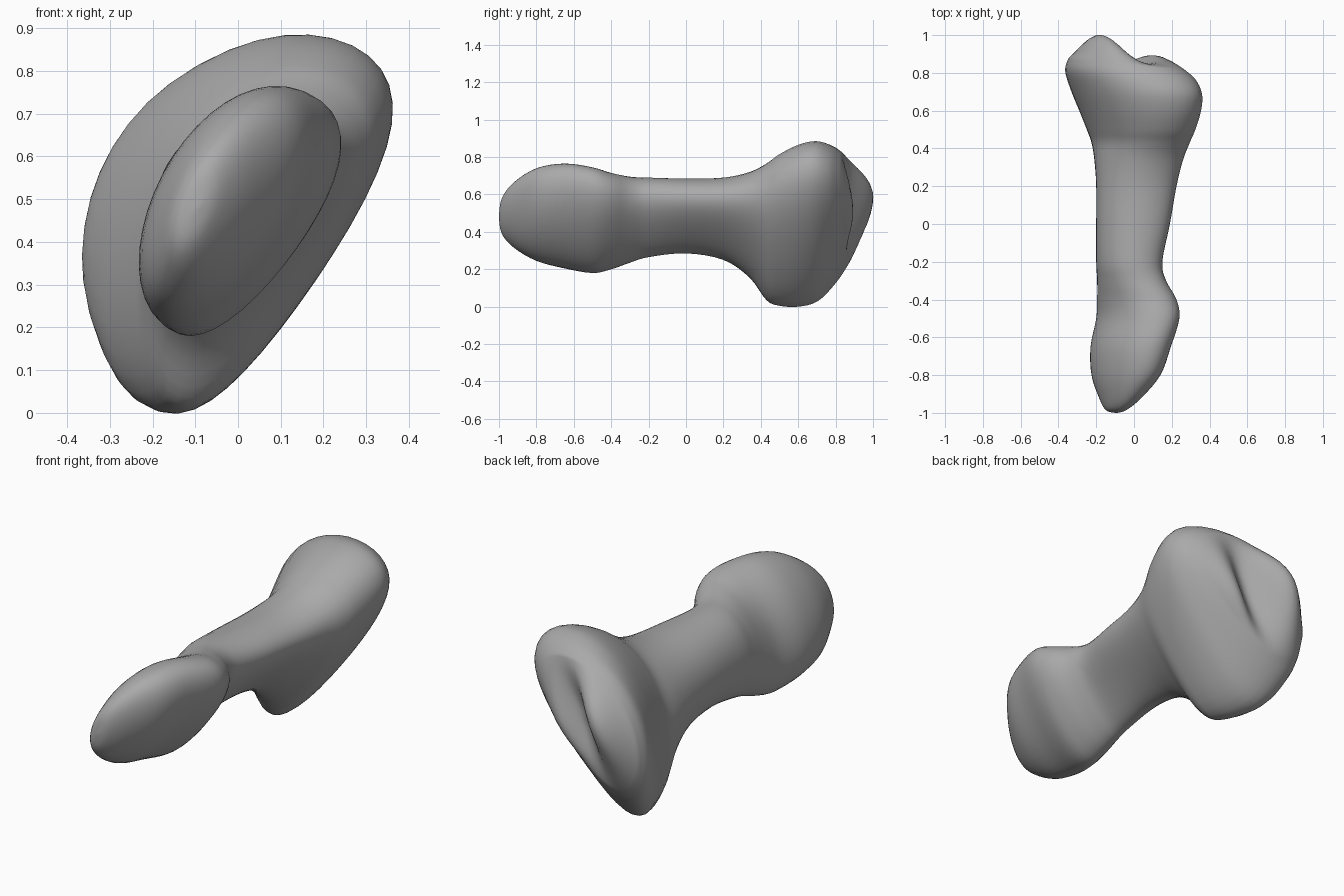
import bpy, bmesh, math

if "Cube" in bpy.data.objects:
    bpy.data.objects.remove(bpy.data.objects["Cube"])

SIDES = 40
STEPS = 4          # interpolated rings between stations
LONG_AXIS = (0.36, 0.93)   # direction of the wide end's length in x, z

# Stations along the bone: y, left x, right x, bottom z, top z, lean, bow, end slant
STATIONS = [
    (-1.00, -0.10, -0.09, 0.475, 0.485, 0.50, 0.00, 0.0),
    (-0.985, -0.15, -0.04, 0.39, 0.58, 0.50, 0.00, 0.0),
    (-0.92, -0.185, 0.04, 0.315, 0.665, 0.50, 0.00, 0.0),
    (-0.80, -0.225, 0.14, 0.245, 0.74, 0.52, 0.02, 0.0),
    (-0.65, -0.23, 0.195, 0.205, 0.765, 0.54, 0.05, 0.0),
    (-0.50, -0.20, 0.24, 0.18, 0.745, 0.56, 0.08, 0.0),
    (-0.40, -0.195, 0.225, 0.20, 0.715, 0.53, 0.12, 0.0),
    (-0.30, -0.195, 0.17, 0.235, 0.695, 0.45, 0.15, 0.0),
    (-0.20, -0.20, 0.15, 0.265, 0.69, 0.40, 0.17, 0.0),
    (0.00, -0.20, 0.19, 0.285, 0.685, 0.38, 0.18, 0.0),
    (0.20, -0.20, 0.225, 0.25, 0.69, 0.40, 0.18, 0.0),
    (0.34, -0.21, 0.26, 0.155, 0.72, 0.45, 0.17, 0.0),
    (0.43, -0.225, 0.295, 0.035, 0.765, 0.50, 0.16, 0.0),
    (0.50, -0.25, 0.325, 0.005, 0.815, 0.52, 0.15, 0.0),
    (0.60, -0.29, 0.355, 0.00, 0.865, 0.53, 0.15, 0.0),
    (0.70, -0.335, 0.36, 0.03, 0.885, 0.53, 0.15, 0.03),
    (0.79, -0.365, 0.325, 0.13, 0.86, 0.51, 0.14, 0.07),
    (0.85, -0.345, 0.265, 0.225, 0.82, 0.49, 0.12, 0.10),
]


def smooth_mix(a, b, c, d, t):
    """Catmull-Rom blend between b and c."""
    return tuple(
        0.5 * (2 * q + (r - p) * t + (2 * p - 5 * q + 4 * r - s) * t * t
               + (3 * q - p - 3 * r + s) * t ** 3)
        for p, q, r, s in zip(a, b, c, d))


def hump(value, width):
    return math.exp(-(value / width) ** 2)


def fit(values, low, high):
    """Stretch values to the given limits."""
    a, b = min(values), max(values)
    return [low + (v - a) * (high - low) / (b - a) for v in values]


def section(station):
    """Leaning, bowed oval that touches the given x and z limits."""
    y, left, right, low, high, lean, bow, slant = station
    phase = math.acos(lean)
    xs, zs = [], []
    for i in range(SIDES):
        a = 2 * math.pi * i / SIDES
        swell = bow * math.sin(a - phase / 2) ** 2
        xs.append(math.cos(a) - swell)
        zs.append(math.cos(a - phase) + swell)
    xs, zs = fit(xs, left, right), fit(zs, low, high)
    cx = (left + right) / 2
    return [(x, y - slant * (x - cx), z) for x, z in zip(xs, zs)]


def cap_point(point, centre, scale):
    """Point on the wide end: two long knuckles with a groove between."""
    dx = (point[0] - centre[0]) * scale
    dz = (point[2] - centre[2]) * scale
    across = dx * LONG_AXIS[1] - dz * LONG_AXIS[0]
    along = dx * LONG_AXIS[0] + dz * LONG_AXIS[1]
    y = centre[1] + (point[1] - centre[1]) * scale
    shape = (0.045 + 0.115 * hump(across + 0.16, 0.11) * hump(along - 0.05, 0.30)
             + 0.04 * hump(across - 0.16, 0.08) * hump(along + 0.05, 0.25)
             - 0.06 * hump(across - 0.035, 0.08) * hump(along, 0.35))
    y += shape * (1 - scale ** 4)
    return (centre[0] + dx, y, centre[2] + dz)


# Shaft and both heads as one run of rings
rings = []
last = len(STATIONS) - 1
for k in range(last):
    a, b = STATIONS[max(k - 1, 0)], STATIONS[k]
    c, d = STATIONS[k + 1], STATIONS[min(k + 2, last)]
    for j in range(STEPS):
        rings.append(section(smooth_mix(a, b, c, d, j / STEPS)))
rim = section(STATIONS[-1])
rings.append(rim)

# Knuckled end surface, shrinking to its middle
centre = tuple(sum(p[i] for p in rim) / SIDES for i in range(3))
for scale in (0.97, 0.92, 0.85, 0.77, 0.68, 0.58, 0.48, 0.38, 0.28, 0.18, 0.08):
    rings.append([cap_point(p, centre, scale) for p in rim])

bm = bmesh.new()
loops = [[bm.verts.new(p) for p in ring] for ring in rings]
for lower, upper in zip(loops, loops[1:]):
    for i in range(SIDES):
        n = (i + 1) % SIDES
        bm.faces.new((lower[i], lower[n], upper[n], upper[i]))
bm.faces.new(loops[0])
bm.faces.new(loops[-1])
bmesh.ops.recalc_face_normals(bm, faces=bm.faces)

mesh = bpy.data.meshes.new("bone")
bm.to_mesh(mesh)
bm.free()
bone = bpy.data.objects.new("bone", mesh)
bpy.context.collection.objects.link(bone)

# Plain grey finish, smooth shading
grey = bpy.data.materials.new("bone grey")
grey.diffuse_color = (0.4, 0.4, 0.4, 1.0)
grey.use_nodes = True
grey.node_tree.nodes["Principled BSDF"].inputs["Base Color"].default_value = grey.diffuse_color
mesh.materials.append(grey)
bpy.context.view_layer.objects.active = bone
bone.select_set(True)
bpy.ops.object.shade_smooth_by_angle(angle=math.radians(60))
